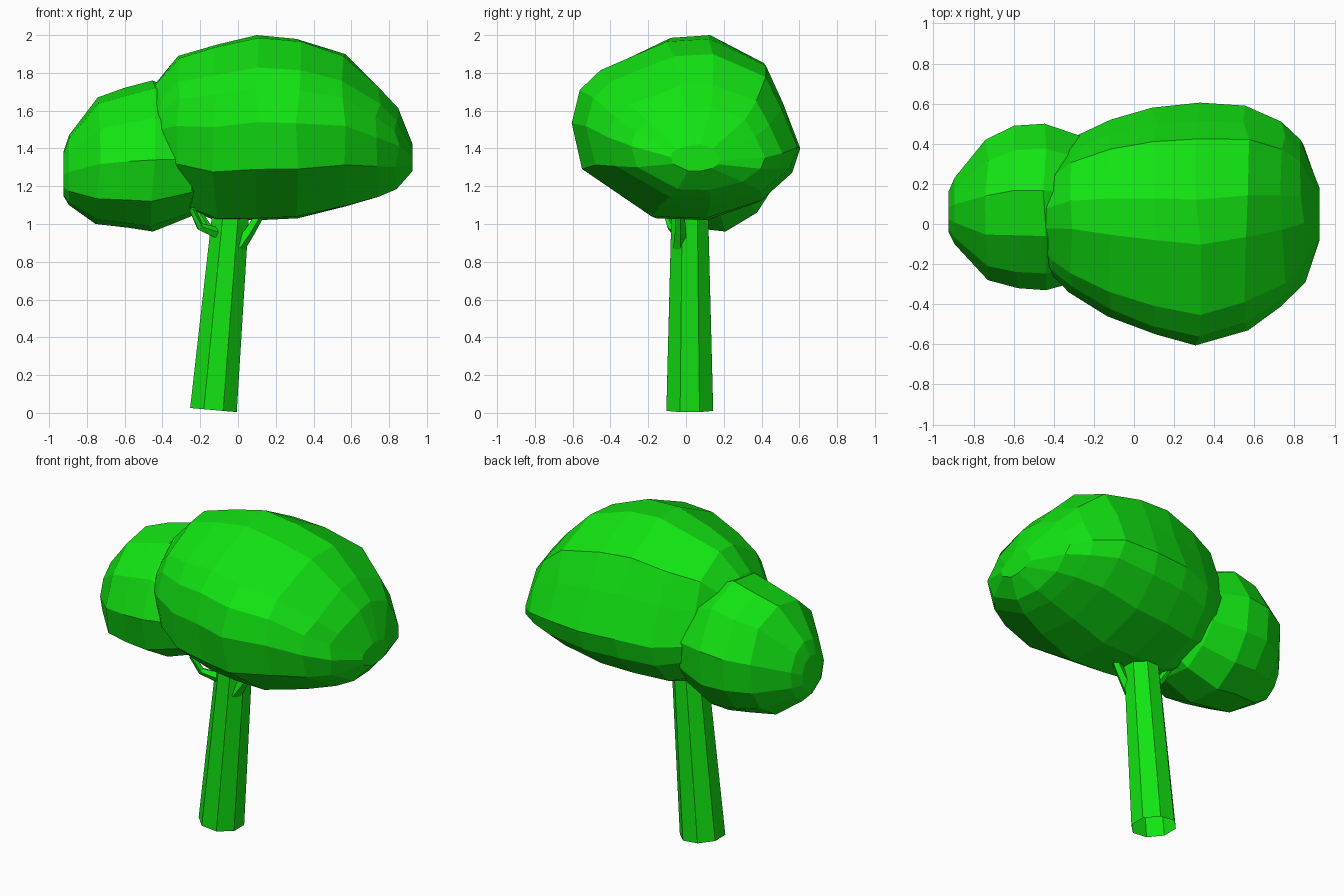
import bpy
import bmesh
import math
import random
from mathutils import Vector

random.seed(4)

default_cube = bpy.data.objects.get("Cube")
if default_cube:
    bpy.data.objects.remove(default_cube, do_unlink=True)

green = bpy.data.materials.new("leaf_green")
green.use_nodes = True
green.diffuse_color = (0.006, 0.78, 0.006, 1)
green.node_tree.nodes["Principled BSDF"].inputs["Base Color"].default_value = green.diffuse_color


def loft(name, rings, capped):
    """Skin a row of equal-sized point rings into one flat-shaded object."""
    bm = bmesh.new()
    loops = [[bm.verts.new(p) for p in ring] for ring in rings]
    count = len(loops[0])
    for a, b in zip(loops, loops[1:]):
        for i in range(count):
            j = (i + 1) % count
            bm.faces.new((a[i], a[j], b[j], b[i]))
    if capped:
        bm.faces.new(loops[0])
        bm.faces.new(loops[-1])
    bmesh.ops.recalc_face_normals(bm, faces=bm.faces)
    mesh = bpy.data.meshes.new(name)
    bm.to_mesh(mesh)
    bm.free()
    mesh.materials.append(green)
    obj = bpy.data.objects.new(name, mesh)
    bpy.context.collection.objects.link(obj)
    return obj


def foliage(name, section, stations, jitter=0.015):
    """Fit a unit cross-section to y and z extents at stations along x."""
    rings = []
    for x, y_min, y_max, z_min, z_max in stations:
        ring = []
        for u, v in section:
            y = (y_min + y_max) / 2 + u * (y_max - y_min) / 2
            z = (z_min + z_max) / 2 + v * (z_max - z_min) / 2
            shift = random.uniform(-jitter, jitter) if abs(x) < 0.88 else 0
            ring.append((x + shift, y, z))
        rings.append(ring)
    return loft(name, rings, capped=True)


def tube(name, path, radii, sides, capped):
    """Tapered faceted tube following a path."""
    points = [Vector(p) for p in path]
    rings = []
    for i, (point, radius) in enumerate(zip(points, radii)):
        along = points[min(i + 1, len(points) - 1)] - points[max(i - 1, 0)]
        side = along.cross(Vector((0, 1, 0))).normalized()
        other = along.cross(side).normalized()
        angles = [math.tau * (k + 0.5) / sides for k in range(sides)]
        rings.append([point + radius * (side * math.cos(a) + other * math.sin(a)) for a in angles])
    return loft(name, rings, capped)


# Large crown: broad lump, flatter underneath
main_section = [(0.2, 1), (0.7, 0.7), (0.85, 0.28), (1, -0.22), (0.93, -0.49),
                (0.66, -0.8), (0.17, -1), (-0.3, -0.98), (-0.91, -0.45),
                (-1, 0.06), (-0.93, 0.43), (-0.75, 0.65), (-0.17, 0.97)]
foliage("large_crown", main_section, [
    (-0.5, -0.1, 0.15, 1.35, 1.6),
    (-0.42, -0.25, 0.3, 1.22, 1.75),
    (-0.32, -0.34, 0.42, 1.1, 1.89),
    (-0.12, -0.46, 0.52, 1.02, 1.95),
    (0.1, -0.55, 0.58, 1.02, 2),
    (0.32, -0.605, 0.605, 1.03, 1.98),
    (0.56, -0.53, 0.59, 1.09, 1.9),
    (0.74, -0.41, 0.51, 1.14, 1.74),
    (0.84, -0.29, 0.42, 1.18, 1.62),
    (0.925, -0.08, 0.18, 1.28, 1.42),
])

# Small crown: lower lump on the right
small_section = [(0.2, 1), (0.7, 0.75), (1, 0.2), (0.95, -0.35), (0.7, -0.75),
                 (0.3, -1), (-0.3, -0.93), (-0.85, -0.6), (-1, -0.05),
                 (-0.8, 0.5), (-0.35, 0.9)]
foliage("small_crown", small_section, [
    (-0.925, -0.04, 0.16, 1.15, 1.38),
    (-0.895, -0.1, 0.23, 1.1, 1.47),
    (-0.74, -0.28, 0.42, 1, 1.67),
    (-0.59, -0.32, 0.49, 0.98, 1.72),
    (-0.45, -0.33, 0.5, 0.96, 1.76),
    (-0.25, -0.28, 0.43, 1.04, 1.68),
    (-0.1, 0, 0.2, 1.2, 1.5),
])

# Leaning trunk, open at the base
tube("trunk", [(-0.13, 0.02, 0.015), (-0.035, 0.02, 1.1)], [0.134, 0.104], 8, False)

# Short branches below the crown
tube("right_branch", [(-0.08, -0.02, 0.94), (-0.2, -0.08, 0.985), (-0.245, -0.11, 1.08)],
     [0.035, 0.022, 0.018], 5, True)
tube("right_twig", [(-0.09, 0.02, 0.92), (-0.17, 0.03, 0.99), (-0.22, 0.05, 1.08)],
     [0.035, 0.025, 0.018], 5, True)
tube("left_branch", [(0, -0.03, 0.88), (0.06, -0.03, 0.96), (0.12, -0.03, 1.06)],
     [0.04, 0.03, 0.025], 5, True)
